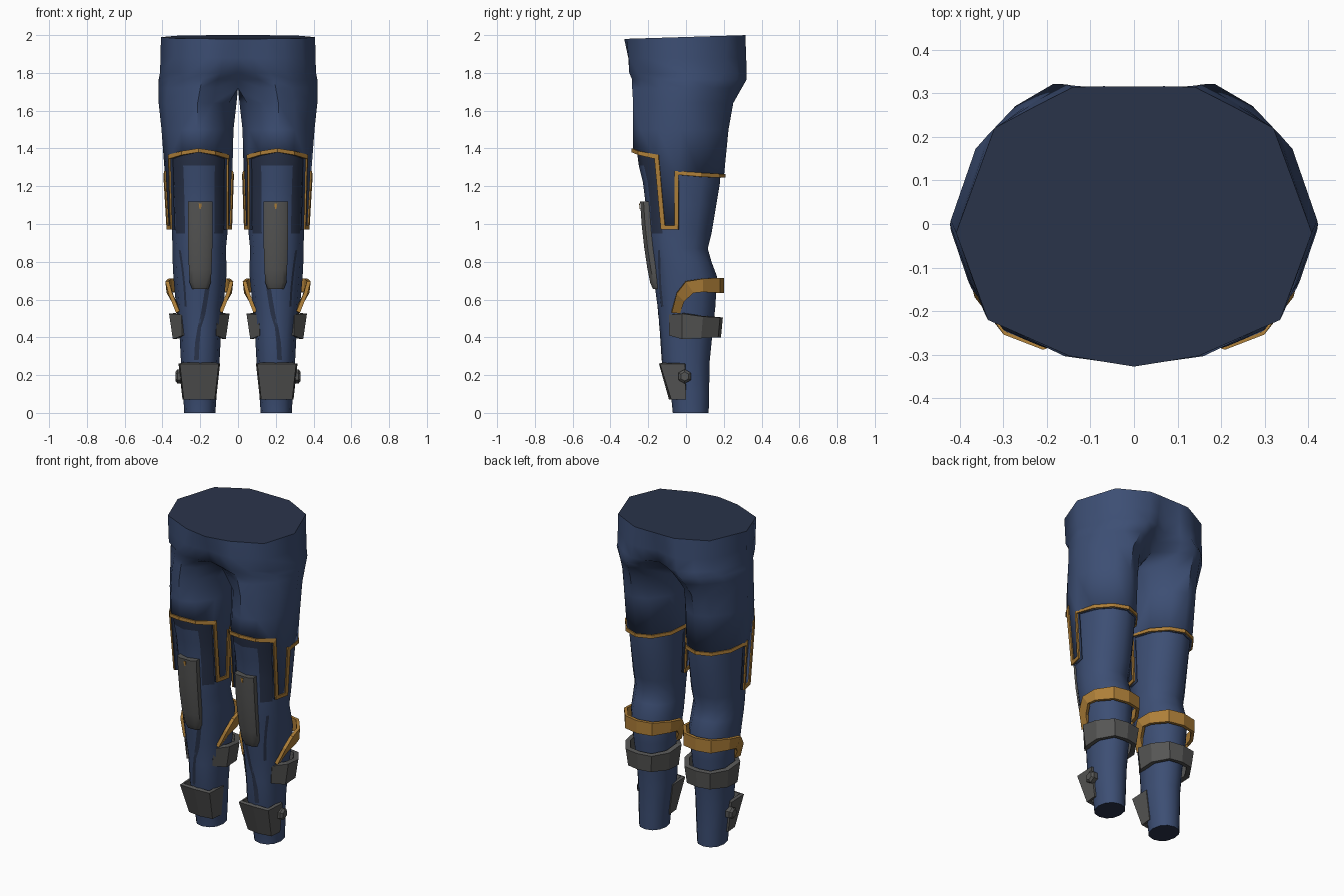
import bpy, bmesh, math
from mathutils import Vector

if "Cube" in bpy.data.objects:
    bpy.data.objects.remove(bpy.data.objects["Cube"])


def material(name, rgb):
    m = bpy.data.materials.new(name)
    m.diffuse_color = (*rgb, 1)
    m.use_nodes = True
    m.node_tree.nodes["Principled BSDF"].inputs["Base Color"].default_value = m.diffuse_color
    return m


BLUE = material("navy_cloth", (0.046, 0.077, 0.174))
DARK = material("dark_lining", (0.023, 0.034, 0.070))
GREY = material("grey_armour", (0.092, 0.092, 0.090))
GOLD = material("gold_trim", (0.42, 0.21, 0.04))

CX = 0.205                       # centre line of one leg
ANGLES = [0, -32, -60, -90, -120, -148, -180, 150, 120, 90, 60, 30]


def ring(z, x0, x1, yf, yb, e=1.0):
    """Oval cross-section of a leg; e above 1 makes it more angular."""
    pts = []
    for d in ANGLES:
        c, s = math.cos(math.radians(d)), math.sin(math.radians(d))
        c = math.copysign(abs(c) ** e, c)
        s = math.copysign(abs(s) ** e, s)
        pts.append(Vector(((x0 + x1) / 2 + (x1 - x0) / 2 * c,
                           (yf + yb) / 2 + (yb - yf) / 2 * s, z)))
    return pts


def finish(name, bm, mats, smooth=None, thick=0, offset=-1):
    """Turn a bmesh of one side into a mirrored object."""
    bmesh.ops.remove_doubles(bm, verts=bm.verts, dist=1e-5)
    bmesh.ops.recalc_face_normals(bm, faces=bm.faces)
    me = bpy.data.meshes.new(name)
    bm.to_mesh(me)
    bm.free()
    for m in mats:
        me.materials.append(m)
    ob = bpy.data.objects.new(name, me)
    bpy.context.collection.objects.link(ob)
    if smooth:
        bpy.ops.object.select_all(action='DESELECT')
        ob.select_set(True)
        bpy.context.view_layer.objects.active = ob
        bpy.ops.object.shade_smooth_by_angle(angle=math.radians(smooth))
    mir = ob.modifiers.new("mirror", 'MIRROR')
    mir.merge_threshold = 0.0005
    if thick:
        sol = ob.modifiers.new("thickness", 'SOLIDIFY')
        sol.thickness, sol.offset = thick, offset
    return ob


def loft(bm, rings, closed=True, dark=lambda i, z: False):
    rows = [[bm.verts.new(p) for p in r] for r in rings]
    n = len(rows[0])
    for a, b in zip(rows, rows[1:]):
        for i in range(n if closed else n - 1):
            j = (i + 1) % n
            quad = (a[i], a[j], b[j], b[i])
            if max(v.co.x for v in quad) > 1e-4:   # skip the centre plane
                bm.faces.new(quad).material_index = int(dark(i, a[i].co.z))
    return rows


def flip(p):
    """Mirror a point across the centre of one leg."""
    return Vector((2 * CX - p[0], p[1], p[2]))


# trousers: leg cross-sections blending into the waist
WAIST = [(.408, -.02), (.335, -.22), (.24, -.262), (.15, -.302), (.075, -.315),
         (0, -.327), (0, 0), (0, .315), (.07, .316), (.14, .314), (.23, .268), (.32, .22)]
waist = [Vector((x, y, 1.99 + .031 * y)) for x, y in WAIST]


def hip(z, leg, t):
    pts = [a.lerp(b, t) for a, b in zip(leg, waist)]
    for i, p in enumerate(pts):
        p.z = z
        if i in (5, 6, 7):
            p.x = 0
    return pts


HEM_Z = [1.26, 1.345, 1.365, 1.38, 1.365, 1.345, 1.26, 1.25, 1.245, 1.245, 1.245, 1.25]
hem = ring(0, .03, .387, -.28, .2, 1.05)
for p, z in zip(hem, HEM_Z):
    p.z = z
flap = [Vector((.370, -.04, .97)), Vector((.350, -.13, .97))]

bm = bmesh.new()
rows = loft(bm, [hem, ring(1.5, .024, .405, -.28, .225, 1.15), ring(1.64, .008, .42, -.28, .25, 1.3),
                 hip(1.72, ring(0, .002, .426, -.28, .29, 1.35), .22),
                 hip(1.765, ring(0, 0, .428, -.275, .325, 1.35), .38),
                 hip(1.80, ring(0, 0, .427, -.295, .34, 1.35), .75),
                 hip(1.88, ring(0, 0, .425, -.31, .345, 1.35), .85), waist])
bm.faces.new(rows[-1]).material_index = 1
# side flaps hanging beside each knee
for top, low in (((0, 1), flap), ((6, 5), [flip(p) for p in flap])):
    v = [bm.verts.new(p) for p in low]
    bm.faces.new((rows[0][top[0]], rows[0][top[1]], v[1], v[0]))
finish("trousers", bm, [BLUE, DARK], 50, .016)

# flat gold trim following the hem and flaps
W = .021


def step(a, b):
    """Offset from edge point a towards b, and up by the trim width."""
    d = Vector((b.x - a.x, b.y - a.y, 0)).normalized()
    return a + d * W + Vector((0, 0, W))


up = Vector((0, 0, W))
edge = [hem[0], flap[0], flap[1], *hem[1:6], flip(flap[1]), flip(flap[0]), *hem[6:]]
inner = [step(hem[0], hem[1]), step(flap[0], flap[1]), step(flap[1], flap[0]), step(hem[1], hem[0]),
         *[p + up for p in hem[2:5]], step(hem[5], hem[6]), step(flip(flap[1]), flip(flap[0])),
         step(flip(flap[0]), flip(flap[1])), step(hem[6], hem[5]), *[p + up for p in hem[7:]]]


def lift(p):
    d = Vector((p.x - .208, p.y + .04, 0)).normalized()
    return p + d * .004


bm = bmesh.new()
loft(bm, [[lift(p) for p in edge], [lift(p) for p in inner]])
finish("hem_trim", bm, [GOLD], thick=.009, offset=0)

# lower legs, shaded cloth around the thigh panel
LEG = [(0, .12, .285, -.07, .12), (.10, .113, .29, -.08, .122), (.27, .098, .302, -.128, .125),
       (.42, .09, .31, -.135, .14), (.56, .078, .328, -.15, .155), (.72, .062, .342, -.172, .165),
       (.80, .062, .346, -.18, .135), (.87, .064, .346, -.19, .115), (.95, .056, .35, -.2, .135),
       (1.1, .052, .355, -.213, .16), (1.22, .05, .36, -.228, .18), (1.31, .047, .366, -.25, .185),
       (1.40, .045, .372, -.262, .19)]
bm = bmesh.new()
rows = loft(bm, [ring(*r, .93) for r in LEG],
            dark=lambda i, z: (z > .94 and i in (1, 4)) or (z > 1.3 and 0 < i < 5))
bm.faces.new(rows[0]).material_index = 1
legs = finish("lower_legs", bm, [BLUE, DARK], 50)


# thin dark creases lying on the shins
def crease(name, pts, width):
    bm = bmesh.new()
    loft(bm, [[(x - width, y, z), (x, y, z), (x + width, y, z)] for x, y, z in pts], False)
    ob = finish(name, bm, [DARK])
    sw = ob.modifiers.new("wrap", 'SHRINKWRAP')
    sw.target, sw.offset, sw.wrap_mode = legs, .003, 'ABOVE_SURFACE'


crease("shin_creases", [(.155, -.17, .68), (.165, -.17, .6), (.18, -.16, .52), (.205, -.15, .45),
                        (.22, -.145, .37), (.225, -.14, .28)], .013)
crease("side_creases", [(.315, -.15, .86), (.305, -.15, .76), (.30, -.15, .66), (.295, -.14, .56)], .012)

# knee pads: curved chamfered plates
bm = bmesh.new()
sections = []
for z, w, yf, yb in ((1.12, .066, -.243, -.18), (1.0, .066, -.235, -.17), (.88, .064, -.222, -.155),
                     (.76, .06, -.204, -.145), (.69, .056, -.19, -.14), (.655, .042, -.175, -.14)):
    sections.append([(.2 - w, yb, z), (.2 - w, yf + .018, z), (.2 - w * .6, yf, z),
                     (.2 + w * .6, yf, z), (.2 + w, yf + .018, z), (.2 + w, yb, z)])
rows = loft(bm, sections)
bm.faces.new(rows[0])
bm.faces.new(rows[-1])
finish("knee_pads", bm, [GREY], 50)

# small gold marks on the knee pads
bm = bmesh.new()
bm.faces.new([bm.verts.new(p) for p in ((.192, -.246, 1.108), (.208, -.246, 1.108),
                                        (.204, -.244, 1.08), (.196, -.244, 1.08))])
finish("knee_marks", bm, [GOLD], thick=.004, offset=0)


def wrap(name, edges, mat, thick):
    """Strip between two outer edges, starting at the leg's centre line, on both its sides."""
    bm = bmesh.new()
    loft(bm, [[flip(p) for p in reversed(e)] + [Vector(p) for p in e[1:]] for e in edges], False)
    return finish(name, bm, [mat], None, thick)


# gold calf bands, dipping at the front ends
wrap("calf_bands", [
    [(CX, .2, .715), (.30, .18, .715), (.37, .09, .71), (.385, .0, .695), (.368, -.05, .63), (.328, -.075, .53)],
    [(CX, .2, .635), (.30, .18, .635), (.365, .09, .64), (.378, .04, .635), (.352, -.01, .59), (.318, -.03, .53)],
], GOLD, .02)

# grey shin cuffs, open at the front
wrap("calf_cuffs", [
    [(CX, .195, .505), (.295, .18, .505), (.358, .09, .51), (.365, -.02, .525), (.3, -.09, .52)],
    [(CX, .185, .40), (.285, .17, .40), (.345, .08, .395), (.345, -.02, .39), (.295, -.09, .41)],
], GREY, .03)

# ankle guards, open at the back
wrap("ankle_guards", [
    [(CX, -.143, .26), (.308, -.138, .26), (.315, -.005, .26)],
    [(CX, -.09, .07), (.287, -.078, .07), (.294, .0, .07)],
], GREY, .022)

# hexagonal knobs on the outer side of the ankles
bm = bmesh.new()
hexes = []
for x, r in ((.285, .038), (.32, .038), (.332, .024)):
    hexes.append([(x, -.007 + r * math.sin(k * math.pi / 3), .193 + r * math.cos(k * math.pi / 3))
                  for k in range(6)])
rows = loft(bm, hexes)
bm.faces.new(rows[0])
bm.faces.new(rows[-1])
finish("ankle_knobs", bm, [GREY])
